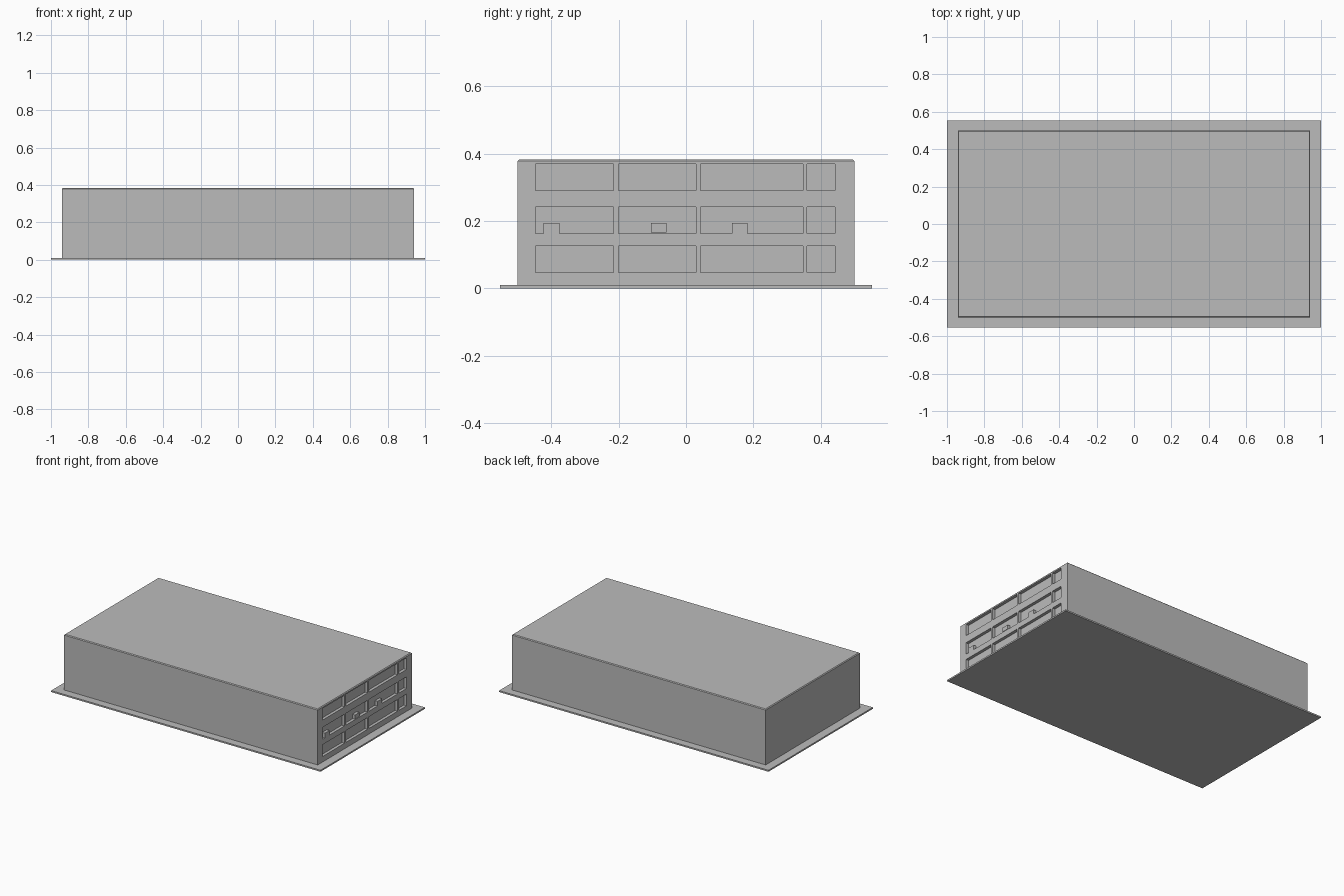
import bpy
import bmesh
from mathutils import Matrix, Vector

default = bpy.data.objects.get("Cube")
if default:
    bpy.data.objects.remove(default, do_unlink=True)

grey = bpy.data.materials.new("plain_grey")
grey.use_nodes = True
colour = (0.5, 0.5, 0.5, 1)
grey.diffuse_color = colour
grey.node_tree.nodes["Principled BSDF"].inputs["Base Color"].default_value = colour


def make_boxes(name, boxes):
    """One object made of boxes, each given as x, y and z ranges."""
    bm = bmesh.new()
    for ranges in boxes:
        centre = Vector([(a + b) / 2 for a, b in ranges])
        size = [b - a for a, b in ranges]
        bmesh.ops.create_cube(bm, size=1, matrix=Matrix.Translation(centre) @ Matrix.Diagonal((*size, 1)))
    mesh = bpy.data.meshes.new(name)
    bm.to_mesh(mesh)
    bm.free()
    mesh.materials.append(grey)
    obj = bpy.data.objects.new(name, mesh)
    bpy.context.collection.objects.link(obj)
    return obj


def apply_modifier(obj, modifier):
    bpy.context.view_layer.objects.active = obj
    bpy.ops.object.modifier_apply(modifier=modifier.name)


# Ground slab and main block
wall_x = 0.942
recess = 0.02
base = make_boxes("base_slab", [((-1, 1), (-0.553, 0.553), (0, 0.01))])
body = make_boxes("building_body", [((-wall_x, wall_x), (-0.5, 0.5), (0.01, 0.383))])

# Narrow chamfer around the roof
bm = bmesh.new()
bm.from_mesh(body.data)
roof_edges = [e for e in bm.edges if all(v.co.z > 0.3 for v in e.verts)]
bmesh.ops.bevel(bm, geom=roof_edges, offset=0.005, segments=1, affect='EDGES')
bm.to_mesh(body.data)
bm.free()

# Three rows of four shallow window recesses in the end wall
columns = [(-0.447, -0.215), (-0.2, 0.03), (0.043, 0.347), (0.36, 0.442)]
rows = [(0.047, 0.126), (0.163, 0.242), (0.291, 0.369)]
cutter = make_boxes("window_cutter", [((wall_x - recess, 1), y, z) for y in columns for z in rows])
cutter.hide_render = True
cut = body.modifiers.new("windows", 'BOOLEAN')
cut.operation = 'DIFFERENCE'
cut.solver = 'EXACT'
cut.object = cutter
apply_modifier(body, cut)
bpy.data.objects.remove(cutter, do_unlink=True)

# Small blocks standing on the sills of the middle row
tabs = [(-0.423, -0.375, 0.163), (-0.104, -0.058, 0.166), (0.136, 0.182, 0.163)]
make_boxes("sill_blocks", [((wall_x - recess, wall_x), (a, b), (z, 0.194)) for a, b, z in tabs])
